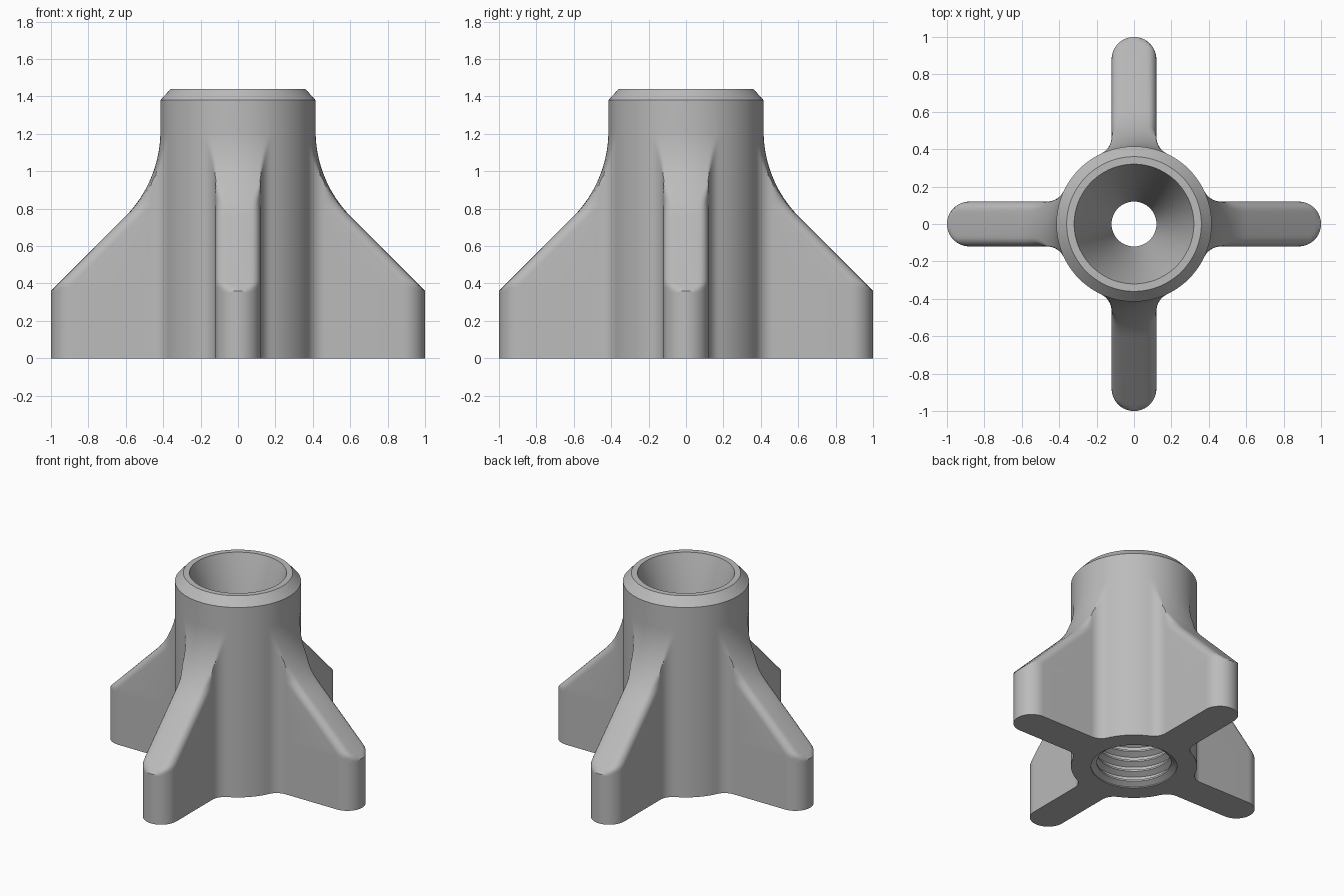
import bpy, bmesh, math
from mathutils import Vector

if "Cube" in bpy.data.objects:
    bpy.data.objects.remove(bpy.data.objects["Cube"])

R = 0.415        # tube radius
W = 0.12         # fin half width
G = 0.10         # fillet between fin and tube
F = 0.055        # rounding of the fin's top edges
ARC = 0.65       # sweep of the fin into the tube
ARC_Z = 1.215    # height where the fin vanishes into the tube
FX = math.sqrt((R + G) ** 2 - (W + G) ** 2)   # where fin side meets fillet
TIP, FIL, SEG = 18, 9, 10


def reach(z):
    """Distance of the fin's outer edge from the axis at height z."""
    if z >= ARC_Z:
        return R
    knee = ARC_Z - ARC * math.sqrt(0.5)
    if z > knee:
        return R + ARC - math.sqrt(ARC ** 2 - (ARC_Z - z) ** 2)
    return R + ARC * (1 - math.sqrt(0.5)) + knee - z


def quarter(z):
    """Outline of one fin, its fillets and the tube wall up to the next fin."""
    X = reach(z)
    a = min(F * 1.41, max(0.0, X - FX))
    pts = []
    for i in range(TIP + 1):                       # rounded fin end
        y = W * math.sin(math.pi * (i / TIP - 0.5))
        t = min(1.0, max(0.0, (abs(y) - W + F) / F))
        x = min(0.88 + math.sqrt(max(0.0, W * W - y * y)),
                X - a * (1 - math.sqrt(1 - t * t)))
        pts.append(Vector((max(x, FX), y)))
    fillet = []
    a_end = math.atan2(W + G, FX)                  # direction of fillet centre
    for i in range(FIL):
        ang = -math.pi / 2 - (math.pi / 2 - a_end) * i / (FIL - 1)
        fillet.append(Vector((FX + G * math.cos(ang), W + G + G * math.sin(ang))))
    pts = [Vector((p.x, -p.y)) for p in reversed(fillet)] + pts + fillet
    for i in range(1, SEG):                        # tube wall
        ang = a_end + (math.pi / 2 - 2 * a_end) * i / SEG
        pts.append(Vector((R * math.cos(ang), R * math.sin(ang))))
    for p in pts:
        if p.length > X:
            p *= X / p.length
    return pts


def outline(z):
    ring = []
    for k in range(4):
        c, s = round(math.cos(k * math.pi / 2)), round(math.sin(k * math.pi / 2))
        ring += [(c * p.x - s * p.y, s * p.x + c * p.y, z) for p in quarter(z)]
    return ring


# Outer skin: straight base, tapered fins, plain tube
heights = [0, 0.18, 0.35] + [0.36 + 0.0171 * i for i in range(51)] + [1.38]
rings = [outline(z) for z in heights]
angles = [math.atan2(p[1], p[0]) for p in rings[-1]]


def circle(r, z):
    return [(r * math.cos(t), r * math.sin(t), z) for t in angles]


# Chamfered rim, funnel, through hole and socket ceiling
for r, z in [(0.36, 1.44), (0.32, 1.44), (0.12, 0.80), (0.12, 0.60), (0.283, 0.60)]:
    rings.append(circle(r, z))
# Threaded socket, from the ceiling down to the base
PITCH = 0.075
for i in range(8):
    top = 0.60 - i * PITCH
    for r, d in [(0.283, 0.012), (0.245, 0.034), (0.245, 0.046), (0.283, 0.068)]:
        rings.append(circle(r, top - d))
rings.append(circle(0.283, 0.0))

# Skin neighbouring rings, closing the loop from socket back to the base
bm = bmesh.new()
rows = [[bm.verts.new(p) for p in ring] for ring in rings]
n = len(angles)
for j, low in enumerate(rows):
    high = rows[(j + 1) % len(rows)]
    for i in range(n):
        k = (i + 1) % n
        bm.faces.new((low[i], low[k], high[k], high[i]))
bmesh.ops.remove_doubles(bm, verts=bm.verts, dist=0.0002)
bmesh.ops.recalc_face_normals(bm, faces=bm.faces)
mesh = bpy.data.meshes.new("finned_socket")
bm.to_mesh(mesh)
bm.free()

gray = bpy.data.materials.new("gray")
gray.diffuse_color = (0.5, 0.5, 0.5, 1)
gray.use_nodes = True
gray.node_tree.nodes["Principled BSDF"].inputs["Base Color"].default_value = gray.diffuse_color
mesh.materials.append(gray)
body = bpy.data.objects.new("finned_socket", mesh)
bpy.context.collection.objects.link(body)
bpy.context.view_layer.objects.active = body
body.select_set(True)
bpy.ops.object.shade_smooth_by_angle(angle=math.radians(30))
